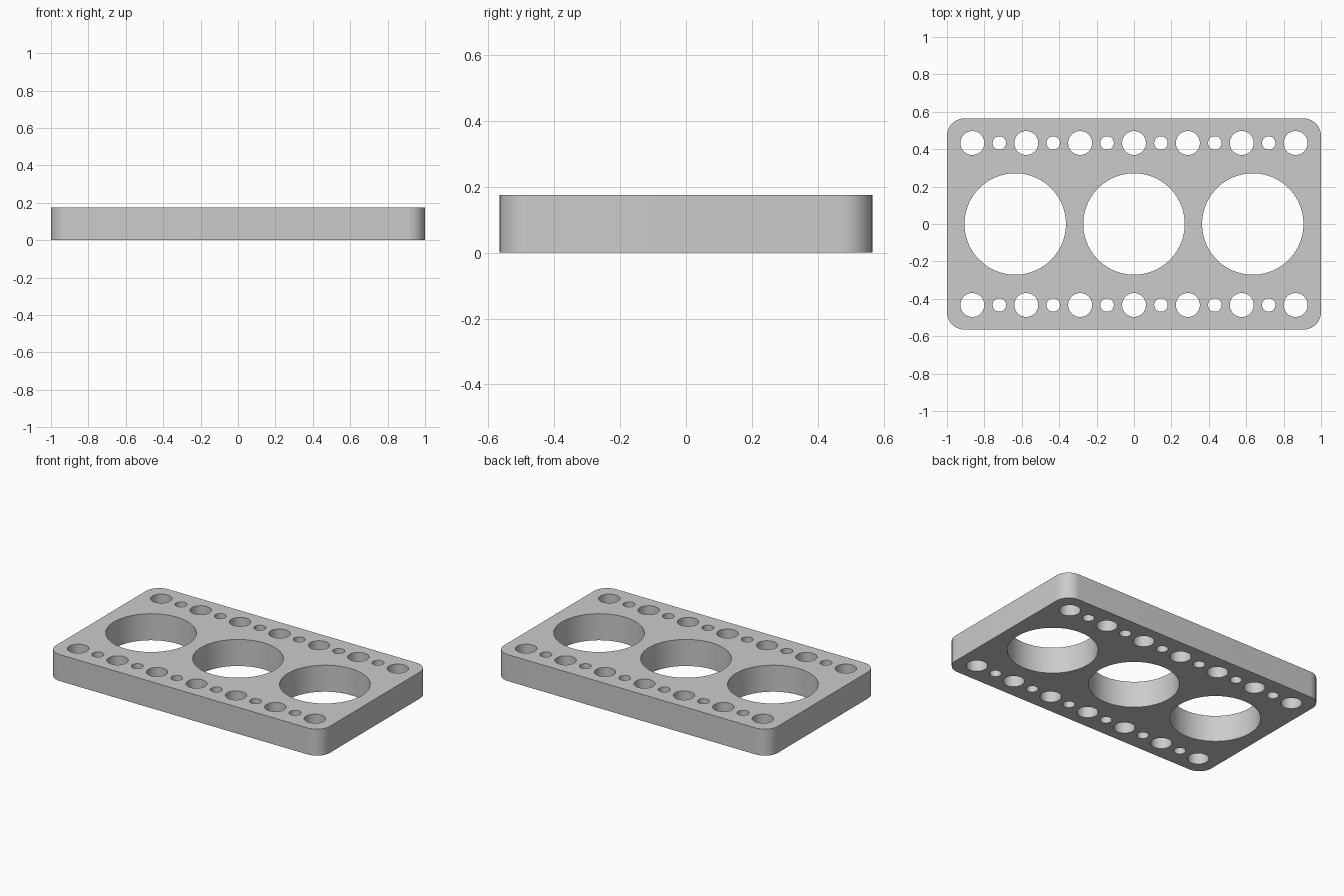
import bpy, bmesh
from math import cos, sin, pi, radians

HALF_X, HALF_Y, HEIGHT, CORNER = 1.0, 0.565, 0.175, 0.095
ROW_Y, PITCH = 0.433, 0.144

cube = bpy.data.objects.get("Cube")
if cube:
    bpy.data.objects.remove(cube, do_unlink=True)

grey = bpy.data.materials.new("plain grey")
grey.use_nodes = True
colour = (0.6, 0.6, 0.6, 1)
grey.diffuse_color = colour
grey.node_tree.nodes["Principled BSDF"].inputs["Base Color"].default_value = colour

outline = bpy.data.curves.new("plate_outline", "CURVE")
outline.dimensions = "2D"
outline.fill_mode = "BOTH"
outline.extrude = HEIGHT / 2


def add_loop(points):
    spline = outline.splines.new("POLY")
    spline.points.add(len(points) - 1)
    for p, (x, y) in zip(spline.points, points):
        p.co = (x, y, 0, 1)
    spline.use_cyclic_u = True


def arc(x, y, r, start, sweep, steps):
    return [(x + r * cos(start + sweep * i / steps), y + r * sin(start + sweep * i / steps))
            for i in range(steps + 1)]


def add_hole(x, y, r, sides):
    add_loop(arc(x, y, r, 0, 2 * pi, sides)[:-1])


# Rounded rectangular edge
edge = []
for i, (sx, sy) in enumerate([(1, 1), (-1, 1), (-1, -1), (1, -1)]):
    edge += arc(sx * (HALF_X - CORNER), sy * (HALF_Y - CORNER), CORNER, i * pi / 2, pi / 2, 16)
add_loop(edge)

# Three large bores
for x in (-0.635, 0, 0.635):
    add_hole(x, 0, 0.271, 96)

# Rows of alternating medium and small holes
for y in (-ROW_Y, ROW_Y):
    for i in range(-6, 7):
        add_hole(i * PITCH, y, 0.064 if i % 2 == 0 else 0.036, 48)

# Turn the filled outline into a welded solid
helper = bpy.data.objects.new("plate_helper", outline)
bpy.context.collection.objects.link(helper)
bpy.context.view_layer.update()
mesh = bpy.data.meshes.new_from_object(helper.evaluated_get(bpy.context.evaluated_depsgraph_get()))
bpy.data.objects.remove(helper, do_unlink=True)

bm = bmesh.new()
bm.from_mesh(mesh)
bmesh.ops.remove_doubles(bm, verts=bm.verts, dist=0.0001)
bmesh.ops.translate(bm, verts=bm.verts, vec=(0, 0, HEIGHT / 2))
bmesh.ops.recalc_face_normals(bm, faces=bm.faces)
bm.to_mesh(mesh)
bm.free()

plate = bpy.data.objects.new("drilled_plate", mesh)
bpy.context.collection.objects.link(plate)
mesh.materials.clear()
mesh.materials.append(grey)
bpy.ops.object.select_all(action="DESELECT")
plate.select_set(True)
bpy.context.view_layer.objects.active = plate
bpy.ops.object.shade_smooth_by_angle(angle=radians(30))
